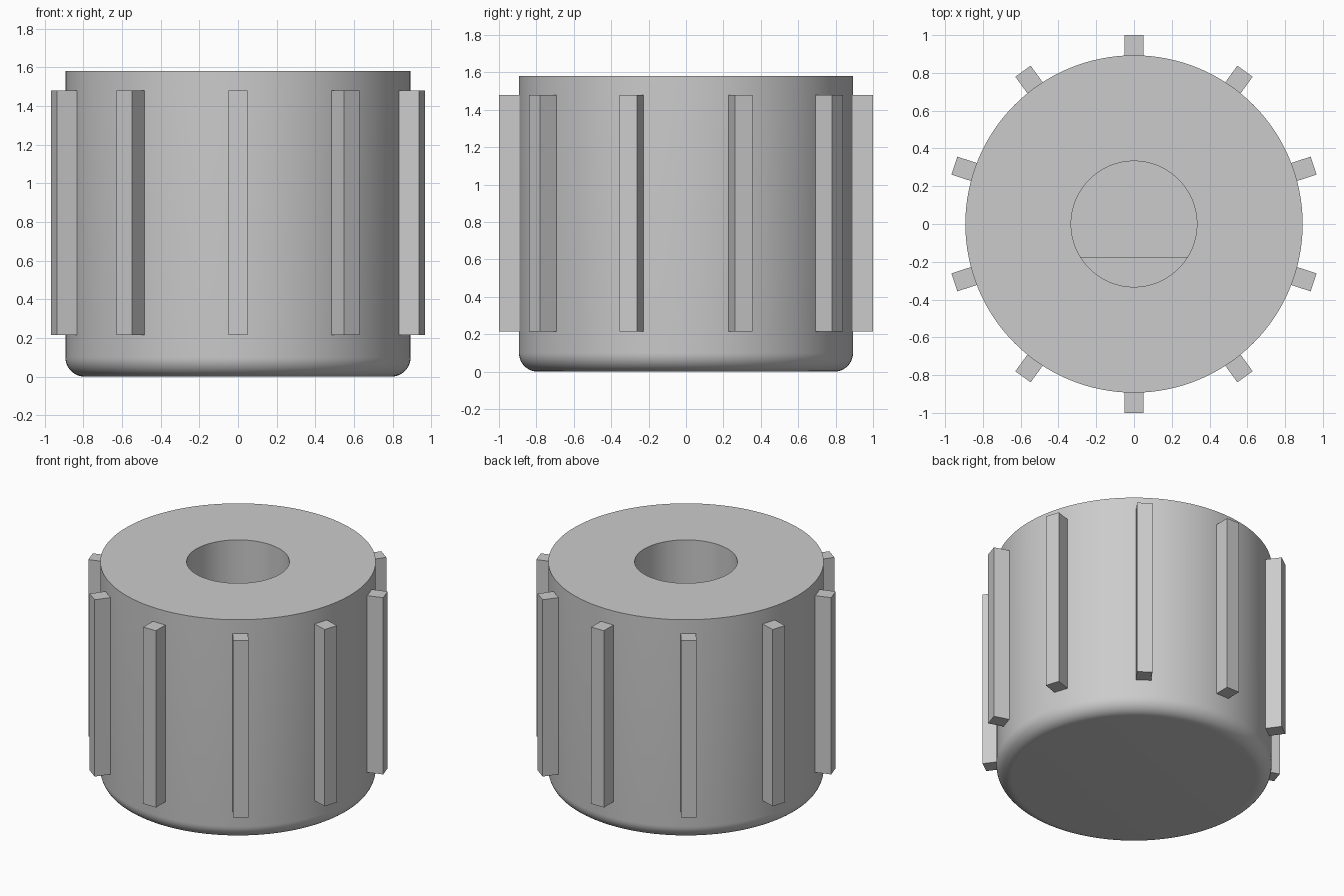
import bpy, bmesh, math
from mathutils import Matrix, Vector

cube = bpy.data.objects.get("Cube")
if cube:
    bpy.data.objects.remove(cube, do_unlink=True)

R, TOP, FILLET = 0.893, 1.58, 0.1
BORE, FLOOR, STEP, FLAT_Y = 0.333, 0.21, 0.95, -0.175
SEGMENTS = 128

grey = bpy.data.materials.new("light grey plastic")
grey.use_nodes = True
colour = (0.6, 0.6, 0.6, 1)
grey.diffuse_color = colour
grey.node_tree.nodes["Principled BSDF"].inputs["Base Color"].default_value = colour


def make_object(name, bm, smooth=False):
    bmesh.ops.recalc_face_normals(bm, faces=bm.faces)
    mesh = bpy.data.meshes.new(name)
    bm.to_mesh(mesh)
    bm.free()
    mesh.materials.append(grey)
    obj = bpy.data.objects.new(name, mesh)
    bpy.context.collection.objects.link(obj)
    if smooth:
        bpy.ops.object.select_all(action='DESELECT')
        obj.select_set(True)
        bpy.context.view_layer.objects.active = obj
        bpy.ops.object.shade_smooth_by_angle(angle=math.radians(30))
    return obj


# Knob body: lathed profile with rounded lower edge and blind bore
profile = [(0, 0)]
for i in range(11):
    a = math.radians(9 * i)
    profile.append((R - FILLET + FILLET * math.sin(a), FILLET - FILLET * math.cos(a)))
profile += [(R, TOP), (BORE, TOP), (BORE, FLOOR), (0, FLOOR)]
bm = bmesh.new()
verts = [bm.verts.new((r, 0, z)) for r, z in profile]
edges = [bm.edges.new(pair) for pair in zip(verts, verts[1:])]
bmesh.ops.spin(bm, geom=verts + edges, cent=(0, 0, 0), axis=(0, 0, 1),
               angle=math.tau, steps=SEGMENTS)
bmesh.ops.remove_doubles(bm, verts=bm.verts, dist=0.0005)
make_object("knob_body", bm, smooth=True)

# Flat inside the bore, for a D-shaped shaft
bm = bmesh.new()
half = math.acos(-FLAT_Y / BORE)
arc = []
for i in range(33):
    a = -math.pi / 2 - half + 2 * half * i / 32
    arc.append(bm.verts.new((BORE * math.cos(a), BORE * math.sin(a), FLOOR)))
base = bm.faces.new(arc)
top = bmesh.ops.extrude_face_region(bm, geom=[base])
bmesh.ops.translate(bm, vec=(0, 0, STEP - FLOOR),
                    verts=[v for v in top["geom"] if isinstance(v, bmesh.types.BMVert)])
make_object("shaft_flat", bm)

# Ten grip ribs around the side
INNER, OUTER, WIDTH, LOW, HIGH = 0.86, 1.0, 0.1, 0.215, 1.48
for i in range(10):
    bm = bmesh.new()
    bmesh.ops.create_cube(bm, size=1)
    bmesh.ops.scale(bm, vec=(OUTER - INNER, WIDTH, HIGH - LOW), verts=bm.verts)
    bmesh.ops.translate(bm, vec=Vector(((OUTER + INNER) / 2, 0, (HIGH + LOW) / 2)), verts=bm.verts)
    bmesh.ops.rotate(bm, cent=(0, 0, 0), verts=bm.verts,
                     matrix=Matrix.Rotation(math.radians(90 + 36 * i), 3, 'Z'))
    make_object(f"grip_rib_{i + 1}", bm)
